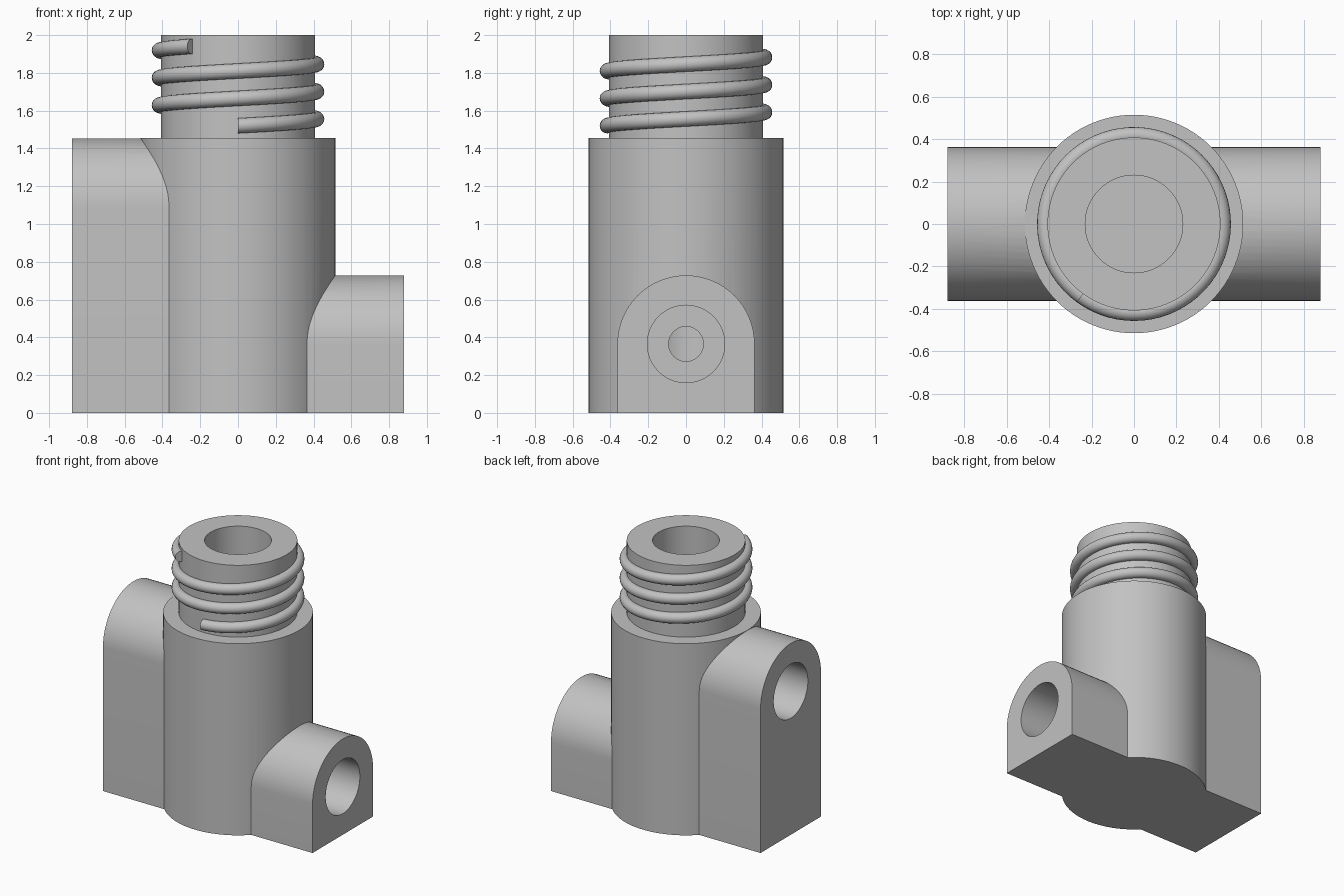
import bpy, bmesh, math
from mathutils import Matrix, Vector

cube = bpy.data.objects.get("Cube")
if cube:
    bpy.data.objects.remove(cube)

BODY_R, NECK_R, BORE_R = 0.515, 0.408, 0.23
BODY_TOP, TOP = 1.455, 2.0
PORT_X, PORT_HALF = 0.88, 0.363

metal = bpy.data.materials.new("plain grey")
metal.use_nodes = True
grey = (0.54, 0.54, 0.54, 1)
metal.diffuse_color = grey
metal.node_tree.nodes["Principled BSDF"].inputs["Base Color"].default_value = grey


def finish(name, bm):
    """Turn a bmesh into an object with outward normals."""
    bmesh.ops.remove_doubles(bm, verts=bm.verts, dist=1e-5)
    bmesh.ops.recalc_face_normals(bm, faces=bm.faces)
    mesh = bpy.data.meshes.new(name)
    bm.to_mesh(mesh)
    bm.free()
    mesh.materials.append(metal)
    obj = bpy.data.objects.new(name, mesh)
    bpy.context.collection.objects.link(obj)
    return obj


def lathe(name, profile, steps):
    """Revolve an (r, z) profile about the z axis."""
    bm = bmesh.new()
    verts = [bm.verts.new((r, 0, z)) for r, z in profile]
    edges = [bm.edges.new(pair) for pair in zip(verts, verts[1:])]
    bmesh.ops.spin(bm, geom=verts + edges, cent=(0, 0, 0), axis=(0, 0, 1),
                   angle=math.tau, steps=steps, use_merge=False)
    bmesh.ops.dissolve_degenerate(bm, dist=1e-6, edges=bm.edges)
    return finish(name, bm)


def arch_block(name, side, height):
    """Round-topped block standing on the floor, from inside the body outwards."""
    bm = bmesh.new()
    inner, outer, n = side * 0.35, side * PORT_X, 32
    outline = [(-PORT_HALF, 0), (PORT_HALF, 0)]
    outline += [(PORT_HALF * math.cos(math.pi * i / n),
                 height + PORT_HALF * math.sin(math.pi * i / n)) for i in range(n + 1)]
    face = bm.faces.new([bm.verts.new((inner, y, z)) for y, z in outline])
    ext = bmesh.ops.extrude_face_region(bm, geom=[face], use_keep_orig=True)
    moved = [v for v in ext["geom"] if isinstance(v, bmesh.types.BMVert)]
    bmesh.ops.translate(bm, verts=moved, vec=(outer - inner, 0, 0))
    return finish(name, bm)


def combine(target, tool, operation):
    """Apply a boolean and discard the tool."""
    tool.hide_render = True
    mod = target.modifiers.new(operation.lower(), 'BOOLEAN')
    mod.operation, mod.object, mod.solver = operation, tool, 'EXACT'
    bpy.context.view_layer.objects.active = target
    bpy.ops.object.modifier_apply(modifier=mod.name)
    bpy.data.objects.remove(tool)


def smooth(obj):
    bpy.ops.object.select_all(action='DESELECT')
    obj.select_set(True)
    bpy.context.view_layer.objects.active = obj
    bpy.ops.object.shade_smooth_by_angle(angle=math.radians(30))


# Body, neck and central bore in one revolved profile
body = lathe("valve_body", [(0, 0), (BODY_R, 0), (BODY_R, BODY_TOP), (NECK_R, BODY_TOP),
                            (NECK_R, TOP), (BORE_R, TOP), (BORE_R, 0.2), (0, 0.2)], 96)

# Low port on the left, high port on the right, each with a stepped bore
for side, height in ((1, 0.365), (-1, 1.09)):
    combine(body, arch_block("port_block", side, height), 'UNION')
    cutter = lathe("port_bore", [(0, 0.1), (0.092, 0.1), (0.092, 0.45), (0.205, 0.45),
                                 (0.205, 1), (0, 1)], 64)
    cutter.data.transform(Matrix.Translation(Vector((0, 0, height)))
                          @ Matrix.Rotation(side * math.pi / 2, 4, 'Y'))
    combine(body, cutter, 'DIFFERENCE')
smooth(body)

# Round-section thread winding up the neck
TURNS, PITCH, START_Z, THREAD_R, BEAD = 2.9, 0.145, 1.52, 0.417, 0.04
bm = bmesh.new()
rings, sides = 200, 20
previous = None
for i in range(rings + 1):
    turn = TURNS * i / rings
    a = turn * math.tau - math.pi / 2
    ring = []
    for k in range(sides):
        b = math.tau * k / sides
        r = THREAD_R + BEAD * math.cos(b)
        ring.append(bm.verts.new((r * math.cos(a), r * math.sin(a),
                                  START_Z + PITCH * turn + BEAD * math.sin(b))))
    if previous:
        for k in range(sides):
            j = (k + 1) % sides
            bm.faces.new((previous[k], previous[j], ring[j], ring[k]))
    if i in (0, rings):
        bm.faces.new(ring)
    previous = ring
smooth(finish("neck_thread", bm))
